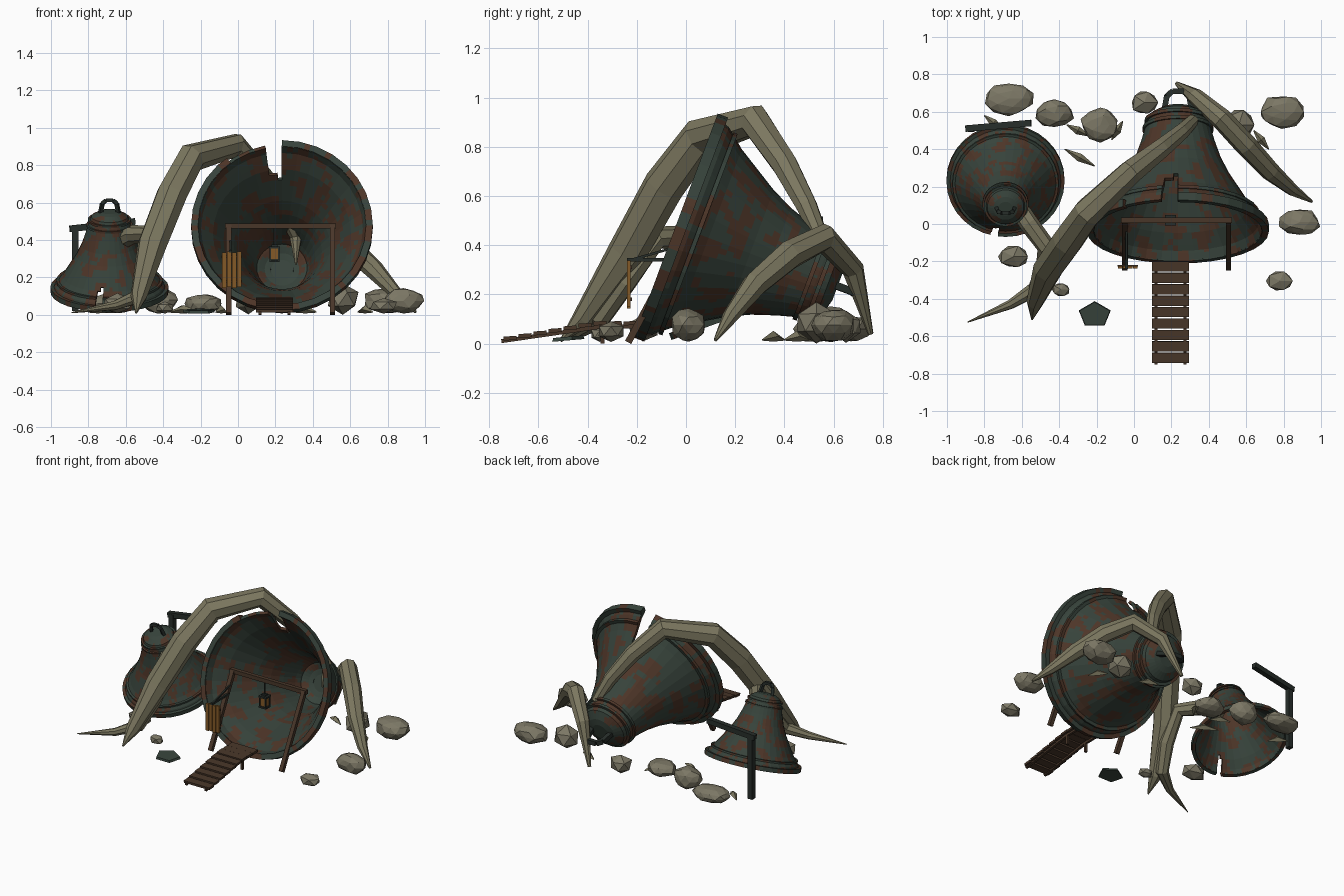
import bpy, bmesh, random
from math import radians, sin, cos, pi
from mathutils import Vector, Matrix, noise

random.seed(4)
if "Cube" in bpy.data.objects:
    bpy.data.objects.remove(bpy.data.objects["Cube"])


def material(name, rgb):
    m = bpy.data.materials.new(name)
    m.use_nodes = True
    m.diffuse_color = (*rgb, 1)
    m.node_tree.nodes["Principled BSDF"].inputs["Base Color"].default_value = (*rgb, 1)
    return m


PATINA = material("green patina", (.038, .056, .044))
RUST = material("brown rust", (.075, .036, .021))
HORN = material("tentacle hide", (.2, .185, .115))
STONE = material("grey stone", (.2, .185, .13))
WOOD = material("dark wood", (.065, .037, .022))
PLANK = material("amber wood", (.23, .1, .02))
IRON = material("dark iron", (.02, .027, .023))


def add_mesh(name, bm, mats, matrix=Matrix()):
    me = bpy.data.meshes.new(name)
    bm.to_mesh(me)
    bm.free()
    for m in mats:
        me.materials.append(m)
    ob = bpy.data.objects.new(name, me)
    ob.matrix_world = matrix
    bpy.context.collection.objects.link(ob)
    return ob


def box(name, centre, size, mat, rot=Matrix()):
    bm = bmesh.new()
    bmesh.ops.create_cube(bm, size=1, matrix=Matrix.Diagonal((*size, 1)))
    return add_mesh(name, bm, [mat], Matrix.Translation(centre) @ rot)


def beam(name, a, b, width, mat):
    a, b = Vector(a), Vector(b)
    d = b - a
    rot = d.to_track_quat('Z', 'Y').to_matrix().to_4x4()
    return box(name, (a + b) / 2, (width, width, d.length), mat, rot)


def tube(name, points, mat, resolution=2):
    """Faceted tapering tube through (x, y, z, radius) points."""
    cu = bpy.data.curves.new(name, 'CURVE')
    cu.dimensions = '3D'
    cu.bevel_depth = 1
    cu.bevel_resolution = resolution
    cu.use_fill_caps = True
    sp = cu.splines.new('POLY')
    sp.points.add(len(points) - 1)
    sp.use_smooth = False
    for p, (x, y, z, r) in zip(sp.points, points):
        p.co = (x, y, z, 1)
        p.radius = r
    cu.materials.append(mat)
    ob = bpy.data.objects.new(name, cu)
    bpy.context.collection.objects.link(ob)
    return ob


SIDES, SUB = 32, 3


def ring_point(i, r, t):
    k, f = divmod(i, SUB)
    a, b = (2 * pi * n / SIDES for n in (k, k + 1))
    f /= SUB
    return Vector((r * ((1 - f) * cos(a) + f * cos(b)), r * ((1 - f) * sin(a) + f * sin(b)), t))


def lathe(name, profile, matrix, removed, band=False):
    """Turn (height, radius) points round z, leaving out the faces that are broken off."""
    n = SIDES * SUB
    bm = bmesh.new()
    rows = [[bm.verts.new(ring_point(i, r, t)) for i in range(n)] for t, r in profile]
    pairs = list(zip(rows, rows[1:])) + ([(rows[-1], rows[0])] if band else [])
    for low, high in pairs:
        for i in range(n):
            j = (i + 1) % n
            height = (low[i].co.z + high[i].co.z) / 2
            if removed((i + .5) * 360 / n, height):
                continue
            f = bm.faces.new((low[i], low[j], high[j], high[i]))
            c = f.calc_center_median()
            rough = noise.noise(c * 11) + .4 * noise.noise(c * 27)
            f.material_index = int(rough > .1 and (c.x ** 2 + c.y ** 2) ** .5 > .1)
    if band:
        bmesh.ops.holes_fill(bm, edges=[e for e in bm.edges if e.is_boundary], sides=8)
    else:
        bm.faces.new(rows[-1])
    bmesh.ops.delete(bm, geom=[v for v in bm.verts if not v.link_faces], context='VERTS')
    ob = add_mesh(name, bm, [PATINA, RUST], matrix)
    if not band:
        mod = ob.modifiers.new("thickness", 'SOLIDIFY')
        mod.thickness = .02
    return ob


# Bell outline from the mouth to the crown, divided evenly for the rust patches
OUTLINE = [(0, .468), (.05, .45), (.13, .385), (.22, .33), (.31, .275), (.4, .232), (.5, .198),
           (.6, .17), (.65, .15), (.68, .1), (.69, .06)]
FINE = []
for (t0, r0), (t1, r1) in zip(OUTLINE, OUTLINE[1:]):
    FINE += [(t0 + (t1 - t0) * k / 3, r0 + (r1 - r0) * k / 3) for k in range(3)]
FINE.append(OUTLINE[-1])


def ring_profile(t, r, h, w):
    return [(t, r - w), (t, r), (t + h, r), (t + h, r - w)]


def bell(name, matrix, crack, lip_gap):
    def broken(a, t):
        depth = crack[2] * (1 - .3 * (crack[1] - a) / (crack[1] - crack[0]))
        return crack[0] < a < crack[1] and t < depth

    lathe(name + "_body", FINE, matrix, broken)
    lathe(name + "_lip", ring_profile(-.012, .486, .045, .035), matrix,
          lambda a, t: lip_gap[0] < a < lip_gap[1], True)
    for k, (t, r) in enumerate([(.075, .437), (.565, .19), (.61, .178)]):
        lathe(f"{name}_ring_{k}", ring_profile(t, r, .018, .03), matrix,
              lambda a, t, low=k == 0: low and crack[0] < a < crack[1], True)
    # Angular hanging loop on the crown
    loop = [(-.075, 0, .67), (-.06, 0, .76), (-.03, 0, .79), (.03, 0, .79), (.06, 0, .76), (.075, 0, .67)]
    loop = [matrix @ Vector(p) for p in loop]
    for k, (a, b) in enumerate(zip(loop, loop[1:])):
        beam(f"{name}_loop_{k}", a, b, .03 * matrix.to_scale().x, IRON)


bell("large_bell", Matrix.Translation((.235, -.03, .475)) @ Matrix.Rotation(radians(-110.5), 4, 'X'),
     (259, 270, .2), (234, 270))
bell("small_bell", Matrix.Translation((-.687, .235, .13)) @ Matrix.Rotation(radians(20), 4, 'X')
     @ Matrix.Scale(.65, 4), (254, 263, .16), (254, 263))

# Tentacles arching over and through the bells
tube("large_tentacle", [(-.545, -.51, .01, .005), (-.53, -.42, .1, .045), (-.46, -.24, .37, .08),
                        (-.355, -.09, .64, .085), (-.25, .06, .84, .08), (-.015, .28, .905, .068),
                        (.14, .4, .73, .055), (.25, .49, .56, .045), (.31, .55, .42, .035),
                        (.31, .5, .27, .005)], HORN)
tube("back_tentacle", [(.23, .75, .04, .012), (.33, .68, .3, .045), (.47, .56, .43, .058),
                       (.6, .42, .36, .06), (.73, .28, .24, .052), (.85, .18, .11, .033),
                       (.95, .12, .015, .008)], HORN)
tube("side_tentacle", [(-.64, .12, .39, .05), (-.56, 0, .43, .052), (-.47, -.12, .43, .05),
                       (-.48, -.25, .25, .05), (-.53, -.35, .1, .042), (-.66, -.43, .05, .026),
                       (-.89, -.525, .012, .003)], HORN)

# Loose shards on the ground
for k, (x, y, dx, dy) in enumerate([(-.37, .4, .16, -.09), (-.36, .53, .12, -.06), (-.8, .58, .1, -.08),
                                    (.3, .6, .12, -.05), (.64, .5, .08, -.1), (-.12, .45, .06, .1)]):
    tube(f"shard_{k}", [(x, y, .015, .003), (x + dx / 2, y + dy / 2, .03, .022),
                        (x + dx, y + dy, .015, .003)], HORN, 0)

# Rocks: x, y, half width, half depth, height
ROCKS = [(-.67, .67, .135, .09, .11), (-.425, .59, .105, .08, .15), (-.18, .53, .105, .095, .11),
         (.055, .65, .08, .075, .13), (.56, .53, .09, .09, .16), (.79, .6, .125, .09, .14),
         (.885, .01, .11, .075, .14), (.78, -.305, .08, .06, .09), (-.645, -.175, .09, .065, .11),
         (-.39, -.35, .055, .04, .07)]
for k, (x, y, w, d, h) in enumerate(ROCKS):
    bm = bmesh.new()
    bmesh.ops.create_icosphere(bm, subdivisions=2 if w > .1 else 1, radius=1)
    for v in bm.verts:
        v.co *= random.uniform(.88, 1.06)
        v.co = (v.co.x * w, v.co.y * d, v.co.z * h / 2)
    add_mesh(f"rock_{k}", bm, [STONE], Matrix.Translation((x, y, h / 2 + .005)))

# Broken piece of bell lying in front
bm = bmesh.new()
bmesh.ops.create_cone(bm, cap_ends=True, segments=5, radius1=.09, radius2=.085, depth=.015)
add_mesh("bell_fragment", bm, [PATINA], Matrix.Translation((-.21, -.485, .02))
         @ Matrix.Rotation(radians(5), 4, 'X') @ Matrix.Diagonal((1, .8, 1, 1)))

# Bent iron post behind the small bell
beam("iron_post", (-.87, .51, .02), (-.87, .51, .47), .035, IRON)
beam("iron_arm", (-.9, .51, .46), (-.55, .54, .5), .035, IRON)

# Doorway frame leaning in the bell mouth
for side, x in (("right", -.05), ("left", .505)):
    beam(side + "_door_post", (x, -.235, .005), (x, .02, .48), .028, WOOD)
beam("door_lintel", (-.07, .02, .475), (.525, .02, .475), .028, WOOD)

# Hanging sign of upright planks on a bracket
beam("sign_bracket", (-.04, -.24, .34), (-.04, -.05, .34), .014, IRON)
beam("sign_brace", (-.04, -.225, .34), (-.04, -.03, .395), .01, IRON)
for k in range(4):
    box(f"sign_plank_{k}", (-.074 + k * .027, -.232, .238 + .005 * (k % 2)), (.024, .014, .19), PLANK)
for z in (.18, .31):
    box("sign_batten", (-.033, -.223, z), (.11, .008, .014), WOOD)

# Lantern under the lintel
beam("lantern_rod", (.195, .02, .37), (.195, .02, .47), .008, IRON)
box("lantern_glow", (.195, .02, .325), (.042, .042, .06), PLANK)
for z, w in ((.288, .055), (.36, .058), (.37, .03)):
    box("lantern_plate", (.195, .02, z), (w, w, .012), IRON)
for sx in (-1, 1):
    for sy in (-1, 1):
        box("lantern_bar", (.195 + sx * .022, .02 + sy * .022, .325), (.008, .008, .07), IRON)

# Plank walkway rising to the bell mouth
for k in range(9):
    y = -.715 + k * .061
    z = min(.022 + k * .0105, .083)
    box(f"walk_plank_{k}", (.195, y, z), (.2, .054, .016), WOOD, Matrix.Rotation(radians(4), 4, 'X'))
for x in (.118, .272):
    beam("walk_rail_low", (x, -.75, .01), (x, -.35, .068), .016, WOOD)
    beam("walk_rail_high", (x, -.35, .068), (x, -.2, .07), .016, WOOD)
    beam("walk_leg", (x, -.34, 0), (x, -.34, .07), .016, WOOD)
